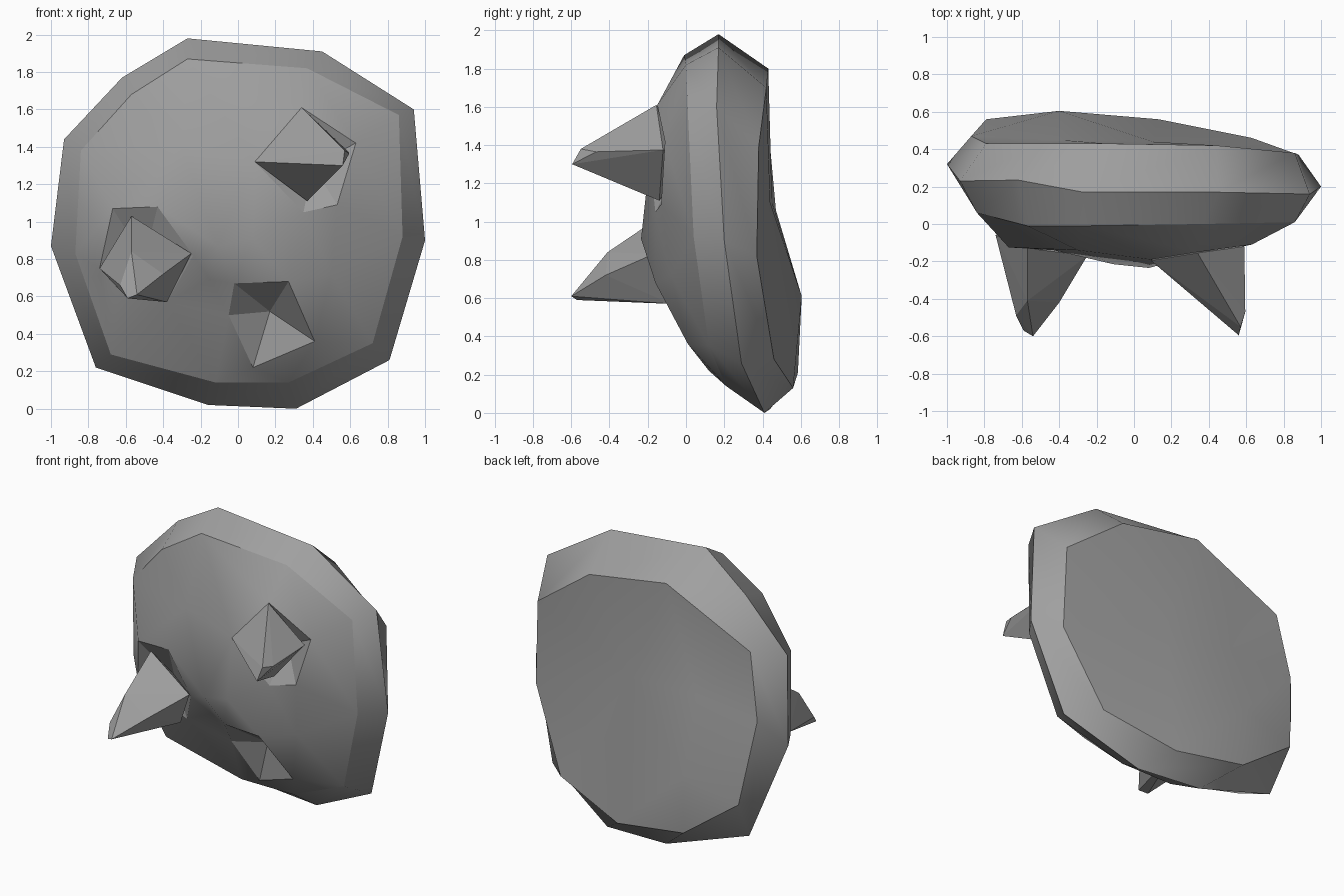
import bpy, bmesh, math
from mathutils import Vector
from mathutils.geometry import delaunay_2d_cdt

if "Cube" in bpy.data.objects:
    bpy.data.objects.remove(bpy.data.objects["Cube"])

grey = bpy.data.materials.new("stone_grey")
grey.diffuse_color = (0.35, 0.35, 0.35, 1)
grey.use_nodes = True
grey.node_tree.nodes["Principled BSDF"].inputs["Base Color"].default_value = grey.diffuse_color


def finish(bm, name):
    bmesh.ops.recalc_face_normals(bm, faces=bm.faces)
    me = bpy.data.meshes.new(name)
    bm.to_mesh(me)
    bm.free()
    me.materials.append(grey)
    ob = bpy.data.objects.new(name, me)
    bpy.context.collection.objects.link(ob)


def cap(bm, ring, inner, sockets=()):
    """Triangulate a ring with relief points and sunken, sharp-edged sockets."""
    verts = ring + [bm.verts.new(p) for p in inner]
    edges = []
    for rim_pts, deep in sockets:
        s = len(verts)
        n = len(rim_pts)
        verts += [bm.verts.new(p) for p in rim_pts + [deep]]
        edges += [(s + i, s + (i + 1) % n) for i in range(n)]
        edges += [(s + i, s + n) for i in range(n)]
    flat = [Vector((v.co.x, v.co.z)) for v in verts]
    faces = delaunay_2d_cdt(flat, edges, [list(range(len(ring)))], 1, 1e-5)[2]
    for f in faces:
        bm.faces.new([verts[i] for i in f])
    for a, b in edges:
        e = bm.edges.get((verts[a], verts[b]))
        if e:
            e.smooth = False


# Slab outline: front edge, widest rim and back edge, clockwise from the top
front = [(-.27, -.01, 1.87), (.37, 0, 1.82), (.86, .01, 1.57), (.88, .04, .92),
         (.72, .12, .35), (.27, .21, .14), (-.12, .21, .14), (-.68, .19, .29),
         (-.87, .11, .83), (-.84, .06, 1.38), (-.57, -.01, 1.68)]
rim = [(-.27, .17, 1.98), (.45, .17, 1.91), (.94, .16, 1.60), (1, .20, .90),
       (.81, .29, .26), (.31, .41, 0), (-.16, .44, .02), (-.76, .40, .22),
       (-1, .32, .87), (-.93, .23, 1.44), (-.62, .235, 1.77)]
back = [(-.15, .43, 1.80), (.44, .42, 1.70), (.86, .38, 1.39), (.88, .37, .82),
        (.63, .46, .28), (.13, .56, .13), (-.39, .585, .21), (-.79, .56, .5),
        (-.87, .47, 1.06), (-.79, .43, 1.5), (-.47, .43, 1.65)]

# Brow ridge, the hollow beneath it and a gentle upper bulge
bulges = [(.08, -.235, .91), (-.11, -.215, .87), (-.15, -.07, .69),
          (-.3, -.14, 1.4), (.5, -.08, .72)]

# Sockets: outline and deepest point
sockets = [
    ([(.34, -.15, 1.61), (.63, -.11, 1.42), (.53, -.13, 1.09), (.35, -.16, 1.05),
      (.09, -.19, 1.32)], (.4, -.03, 1.3)),
    ([(-.67, -.125, 1.07), (-.43, -.14, 1.08), (-.24, -.17, .82), (-.38, -.01, .57),
      (-.6, .04, .6), (-.74, -.03, .75)], (-.5, .03, .8)),
    ([(-.02, -.12, .67), (.27, -.16, .68), (.41, .01, .36), (.08, .12, .22),
      (-.05, -.0, .5)], (.17, .08, .52)),
]

bm = bmesh.new()
rings = [[bm.verts.new(p) for p in r] for r in (front, rim, back)]
for a, b in zip(rings, rings[1:]):
    for i in range(len(a)):
        j = (i + 1) % len(a)
        bm.faces.new((a[i], a[j], b[j], b[i]))
cap(bm, rings[0], bulges, sockets)
cap(bm, rings[2], [(-.4, .605, .61), (.1, .44, 1.1), (-.4, .45, 1.1)])
for f in bm.faces:
    f.smooth = True
for r in rings:
    for i in range(len(r)):
        bm.edges.get((r[i], r[i - 1])).smooth = False
finish(bm, "slab")

# Thorns: hulls with a buried root and a hooked tip
thorns = {
    "upper_thorn": [(.34, -.155, 1.61), (.59, -.12, 1.375), (.37, -.14, 1.11),
                    (.09, -.195, 1.32), (.56, -.595, 1.30), (.595, -.47, 1.365),
                    (.57, -.55, 1.38), (.4, .03, 1.35)],
    "lower_thorn": [(-.57, -.13, 1.03), (-.25, -.17, .83), (-.38, -.08, .57), (-.74, -.06, .75),
                    (-.54, -.60, .61), (-.59, -.57, .59), (-.63, -.49, .66), (-.40, -.42, .72),
                    (-.57, -.41, .84), (-.5, .05, .8)],
}
for name, pts in thorns.items():
    bm = bmesh.new()
    for p in pts:
        bm.verts.new(p)
    bmesh.ops.convex_hull(bm, input=bm.verts)
    loose = [v for v in bm.verts if not v.link_faces]
    bmesh.ops.delete(bm, geom=loose, context='VERTS')
    finish(bm, name)
